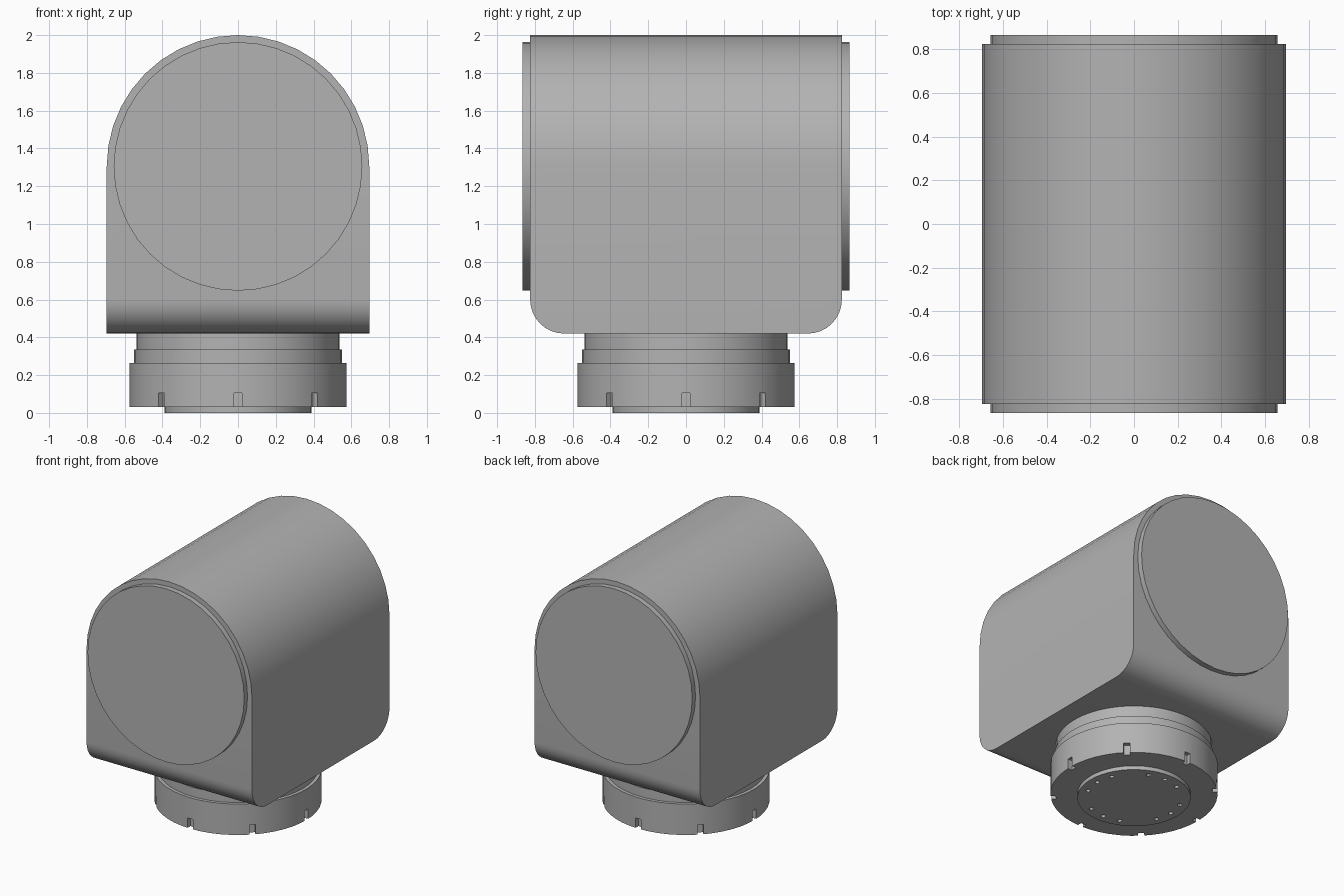
import bpy, bmesh, math

if "Cube" in bpy.data.objects:
    bpy.data.objects.remove(bpy.data.objects["Cube"])

grey = bpy.data.materials.new("machine grey")
grey.use_nodes = True
COLOUR = (0.45, 0.45, 0.45, 1)
grey.diffuse_color = COLOUR
grey.node_tree.nodes["Principled BSDF"].inputs["Base Color"].default_value = COLOUR


def add_object(name, bm):
    """Turn a bmesh into a shaded object."""
    bmesh.ops.recalc_face_normals(bm, faces=bm.faces)
    mesh = bpy.data.meshes.new(name)
    bm.to_mesh(mesh)
    bm.free()
    mesh.materials.append(grey)
    obj = bpy.data.objects.new(name, mesh)
    bpy.context.collection.objects.link(obj)
    return obj


def smooth(obj):
    bpy.ops.object.select_all(action="DESELECT")
    obj.select_set(True)
    bpy.context.view_layer.objects.active = obj
    bpy.ops.object.shade_smooth_by_angle(angle=math.radians(30))


def prism(bm, outline, direction):
    """Extrude a closed outline along a direction."""
    face = bm.faces.new([bm.verts.new(p) for p in outline])
    new = bmesh.ops.extrude_face_region(bm, geom=[face])["geom"]
    bmesh.ops.translate(bm, vec=direction,
                        verts=[g for g in new if isinstance(g, bmesh.types.BMVert)])


def ring(radius, z, count, cx=0, cy=0):
    return [(cx + radius * math.cos(math.tau * i / count),
             cy + radius * math.sin(math.tau * i / count), z) for i in range(count)]


def cut(target, cutter):
    """Subtract the cutter, then discard it."""
    mod = target.modifiers.new("cut", "BOOLEAN")
    mod.operation, mod.solver, mod.object = "DIFFERENCE", "EXACT", cutter
    cutter.hide_render = True
    bpy.context.view_layer.objects.active = target
    bpy.ops.object.modifier_apply(modifier=mod.name)
    bpy.data.objects.remove(cutter)


# Arched housing with rounded lower front and back edges
R, AXIS, BASE, HALF = 0.695, 1.305, 0.42, 0.825
bm = bmesh.new()
arch = [(R * math.cos(math.pi * i / 20), -HALF, AXIS + R * math.sin(math.pi * i / 20))
        for i in range(21)]
prism(bm, arch + [(-R, -HALF, BASE), (R, -HALF, BASE)], (0, 2 * HALF, 0))
lower = [e for e in bm.edges
         if all(v.co.z < BASE + 0.01 for v in e.verts)
         and abs(e.verts[0].co.y - e.verts[1].co.y) < 0.01]
bmesh.ops.bevel(bm, geom=lower, offset=0.18, segments=8, profile=0.5, affect="EDGES")
smooth(add_object("housing", bm))

# Round end covers
for name, y, depth in (("front_cover", -HALF, -0.04), ("back_cover", HALF, 0.04)):
    bm = bmesh.new()
    prism(bm, [(x, y, AXIS + v) for x, v, _ in ring(0.658, 0, 40)], (0, depth, 0))
    smooth(add_object(name, bm))

# Stepped neck below the housing
for name, radius, low, high in (("neck", 0.538, 0.335, BASE),
                                ("neck_step", 0.55, 0.265, 0.335)):
    bm = bmesh.new()
    prism(bm, ring(radius, low, 48), (0, 0, high - low))
    smooth(add_object(name, bm))

# Clamping collar with eight wrench slots
bm = bmesh.new()
prism(bm, ring(0.575, 0.03, 48), (0, 0, 0.235))
collar = add_object("collar", bm)
bm = bmesh.new()
for i in range(8):
    a = math.tau * i / 8
    c, s = math.cos(a), math.sin(a)
    box = [(r * c - t * s, r * s + t * c, 0)
           for r, t in ((0.54, -0.022), (0.62, -0.022), (0.62, 0.022), (0.54, 0.022))]
    prism(bm, box, (0, 0, 0.105))
cut(collar, add_object("slot_cutter", bm))
smooth(collar)

# Mounting flange with four groups of three bolt holes
bm = bmesh.new()
prism(bm, ring(0.39, 0, 48), (0, 0, 0.03))
flange = add_object("flange", bm)
bm = bmesh.new()
for group in range(4):
    for step in (-1, 0, 1):
        a = math.radians(90 * group + 22.5 * step)
        prism(bm, ring(0.017, -0.02, 12, 0.33 * math.cos(a), 0.33 * math.sin(a)),
              (0, 0, 0.045))
cut(flange, add_object("hole_cutter", bm))
smooth(flange)
